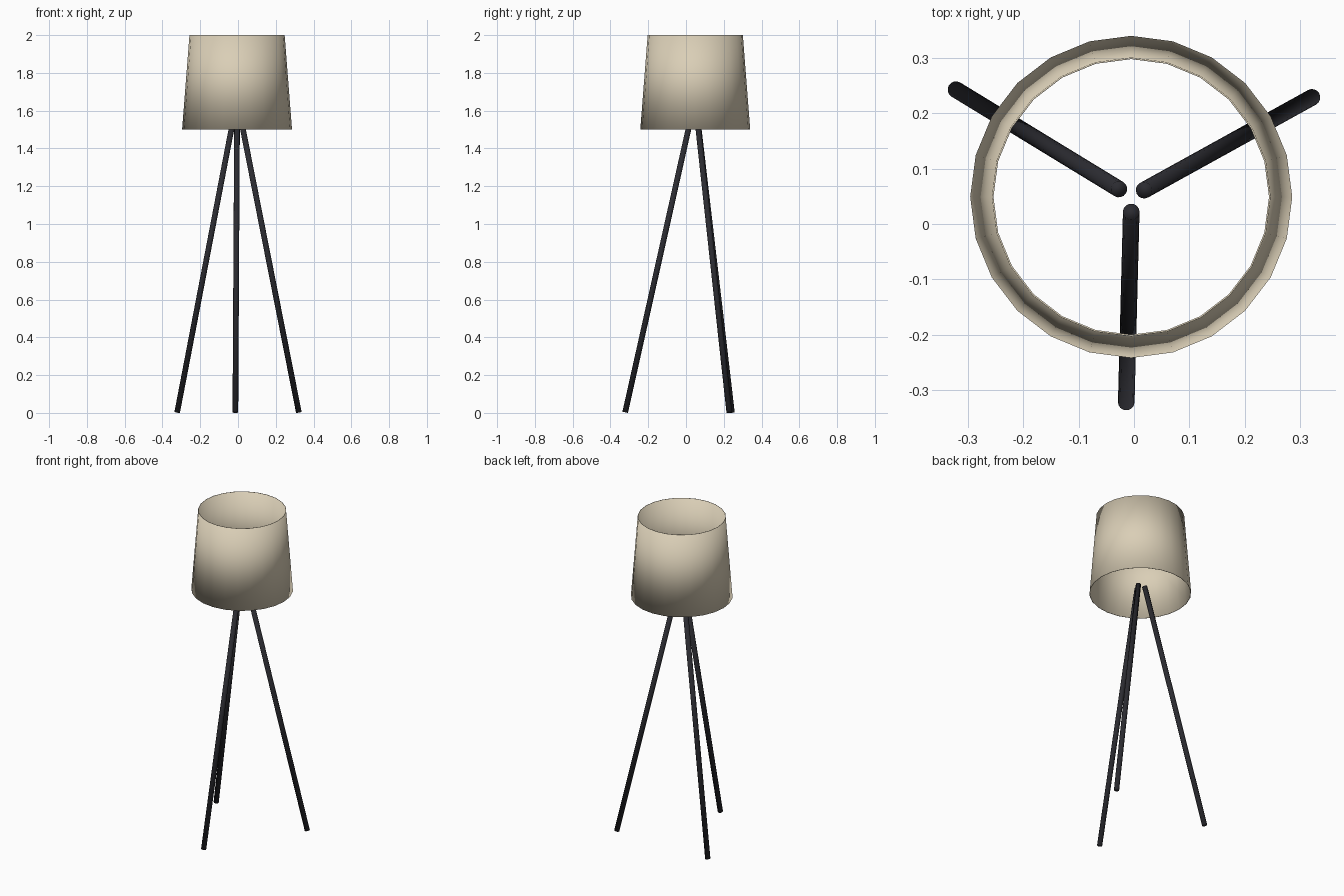
import bpy
import bmesh
import math
from mathutils import Vector

old = bpy.data.objects.get("Cube")
if old:
    bpy.data.objects.remove(old, do_unlink=True)


def make_material(name, colour):
    mat = bpy.data.materials.new(name)
    mat.use_nodes = True
    mat.diffuse_color = (*colour, 1)
    mat.node_tree.nodes["Principled BSDF"].inputs["Base Color"].default_value = (*colour, 1)
    return mat


def finish(bm, name, mat):
    bmesh.ops.recalc_face_normals(bm, faces=bm.faces)
    for face in bm.faces:
        face.smooth = True
    mesh = bpy.data.meshes.new(name)
    bm.to_mesh(mesh)
    bm.free()
    mesh.materials.append(mat)
    obj = bpy.data.objects.new(name, mesh)
    bpy.context.collection.objects.link(obj)
    return obj


def lathe(name, profile, sides, mat):
    """Revolve a closed (radius, height) profile around z."""
    bm = bmesh.new()
    rings = []
    for i in range(sides):
        a = math.tau * i / sides
        rings.append([bm.verts.new((r * math.cos(a), r * math.sin(a), z)) for r, z in profile])
    n = len(profile)
    for i in range(sides):
        here, after = rings[i], rings[(i + 1) % sides]
        for j in range(n):
            k = (j + 1) % n
            bm.faces.new((here[j], after[j], after[k], here[k]))
    return finish(bm, name, mat)


def rod(name, foot, top, radius, mat):
    """Straight round rod with square-cut ends."""
    foot, top = Vector(foot), Vector(top)
    axis = top - foot
    bm = bmesh.new()
    bmesh.ops.create_cone(bm, cap_ends=True, segments=16, radius1=radius,
                          radius2=radius, depth=axis.length)
    obj = finish(bm, name, mat)
    obj.location = (foot + top) / 2
    obj.rotation_euler = axis.to_track_quat('Z', 'Y').to_euler()
    return obj


cream = make_material("cream fabric", (0.70, 0.62, 0.47))
black = make_material("black metal", (0.024, 0.024, 0.030))

# Thin tapered shade, open at both ends and softly shaded over its rims
shade = lathe("lamp_shade", [(0.291, 1.5), (0.252, 2.0), (0.249, 2.0), (0.288, 1.5)], 24, cream)
shade.location = (-0.005, 0.049, 0)

# Three splayed legs
legs = {
    "front_leg": ((-0.014, -0.322, 0.003), (-0.005, 0.022, 1.543)),
    "back_left_leg": ((0.322, 0.229, 0.003), (0.018, 0.061, 1.543)),
    "back_right_leg": ((-0.322, 0.243, 0.003), (-0.027, 0.063, 1.543)),
}
for name, (foot, top) in legs.items():
    rod(name, foot, top, 0.015, black)
